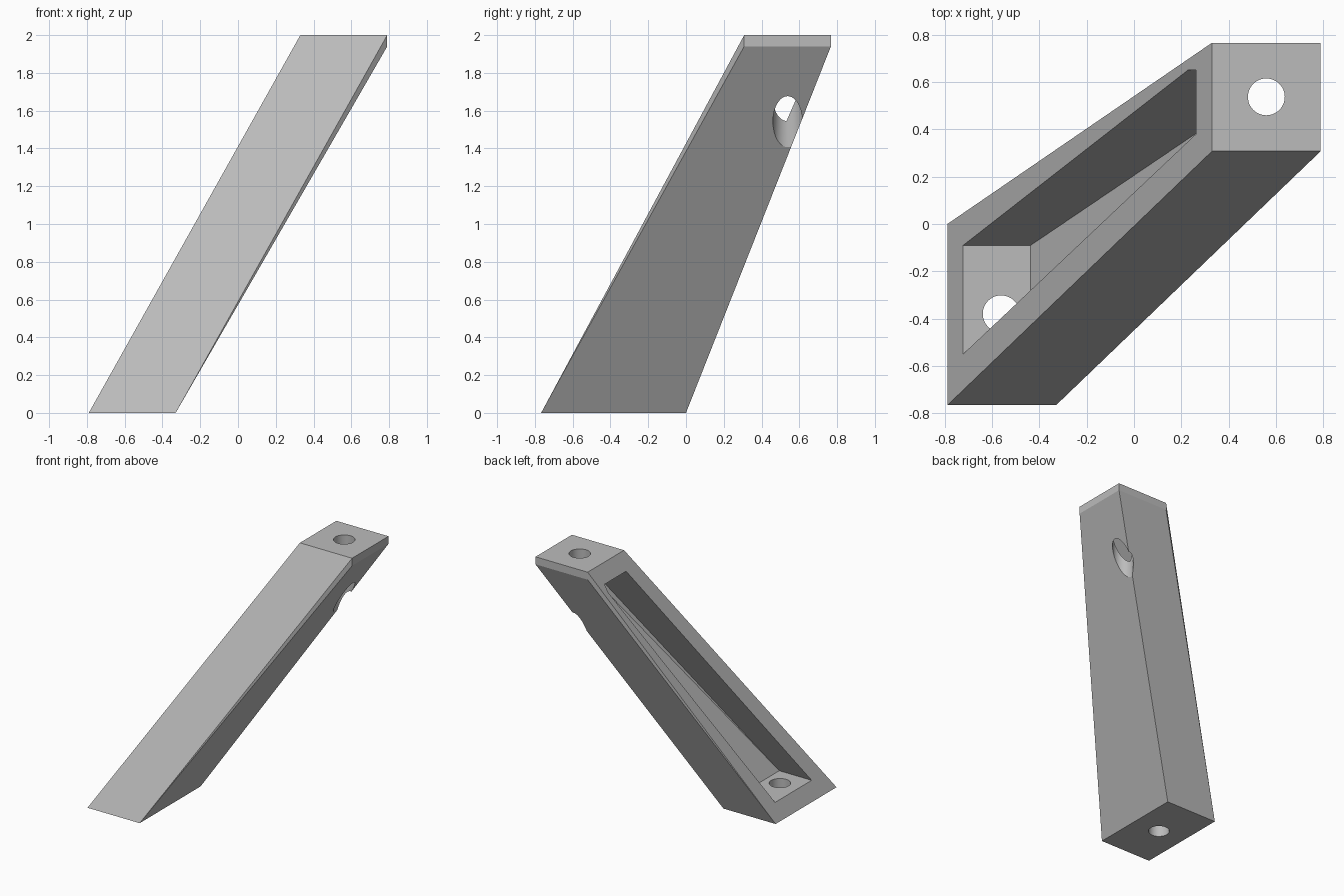
import bpy
import bmesh
import math

cube = bpy.data.objects.get("Cube")
if cube:
    bpy.data.objects.remove(cube, do_unlink=True)

grey = bpy.data.materials.new("mid grey")
grey.use_nodes = True
colour = (0.5, 0.5, 0.5, 1)
grey.diffuse_color = colour
grey.node_tree.nodes["Principled BSDF"].inputs["Base Color"].default_value = colour


def finish(name, bm):
    mesh = bpy.data.meshes.new(name)
    bmesh.ops.recalc_face_normals(bm, faces=bm.faces)
    bm.to_mesh(mesh)
    bm.free()
    mesh.materials.append(grey)
    obj = bpy.data.objects.new(name, mesh)
    bpy.context.collection.objects.link(obj)
    return obj


def loft(name, *levels):
    """Convex solid through rectangles given as (x0, x1, y0, y1, z)."""
    bm = bmesh.new()
    for x0, x1, y0, y1, z in levels:
        for x in (x0, x1):
            for y in (y0, y1):
                bm.verts.new((x, y, z))
    hull = bmesh.ops.convex_hull(bm, input=bm.verts)
    spare = {g for g in hull["geom_interior"] + hull["geom_unused"]
             if isinstance(g, bmesh.types.BMVert)}
    bmesh.ops.delete(bm, geom=list(spare), context='VERTS')
    bmesh.ops.dissolve_limit(bm, angle_limit=math.radians(0.2),
                             verts=bm.verts, edges=bm.edges)
    return finish(name, bm)


def drill(name, x, y, z0, z1):
    bm = bmesh.new()
    bmesh.ops.create_cone(bm, cap_ends=True, segments=48, radius1=0.078,
                          radius2=0.078, depth=z1 - z0)
    bmesh.ops.translate(bm, verts=bm.verts, vec=(x, y, (z0 + z1) / 2))
    return finish(name, bm)


# Leaning bar with a thin upright lip under its top face
bar = loft("slanted_bar",
           (-0.79, -0.33, -0.767, 0, 0),
           (0.33, 0.79, 0.308, 0.767, 1.94),
           (0.33, 0.79, 0.308, 0.767, 2))

# Hollow open to the left, and the two bolt holes
cutters = [
    loft("pocket_cutter",
         (-2, -0.437, -0.55, -0.09, 0.12),
         (-2, 0.66, 0.38, 0.652, 1.82),
         (-2, 0.66, 0.38, 0.652, 1.878)),
    drill("bottom_hole_cutter", -0.562, -0.38, -0.2, 0.2),
    drill("top_hole_cutter", 0.56, 0.538, 1, 2.2),
]

bpy.ops.object.select_all(action='DESELECT')
bpy.context.view_layer.objects.active = bar
bar.select_set(True)
for cutter in cutters:
    cutter.hide_render = True
    mod = bar.modifiers.new(cutter.name, 'BOOLEAN')
    mod.operation = 'DIFFERENCE'
    mod.solver = 'EXACT'
    mod.object = cutter
    bpy.ops.object.modifier_apply(modifier=mod.name)
    bpy.data.objects.remove(cutter, do_unlink=True)

# Round hole walls, crisp edges elsewhere
bpy.ops.object.shade_smooth_by_angle(angle=math.radians(15))
for edge in bar.data.edges:
    if edge.use_edge_sharp:
        continue
